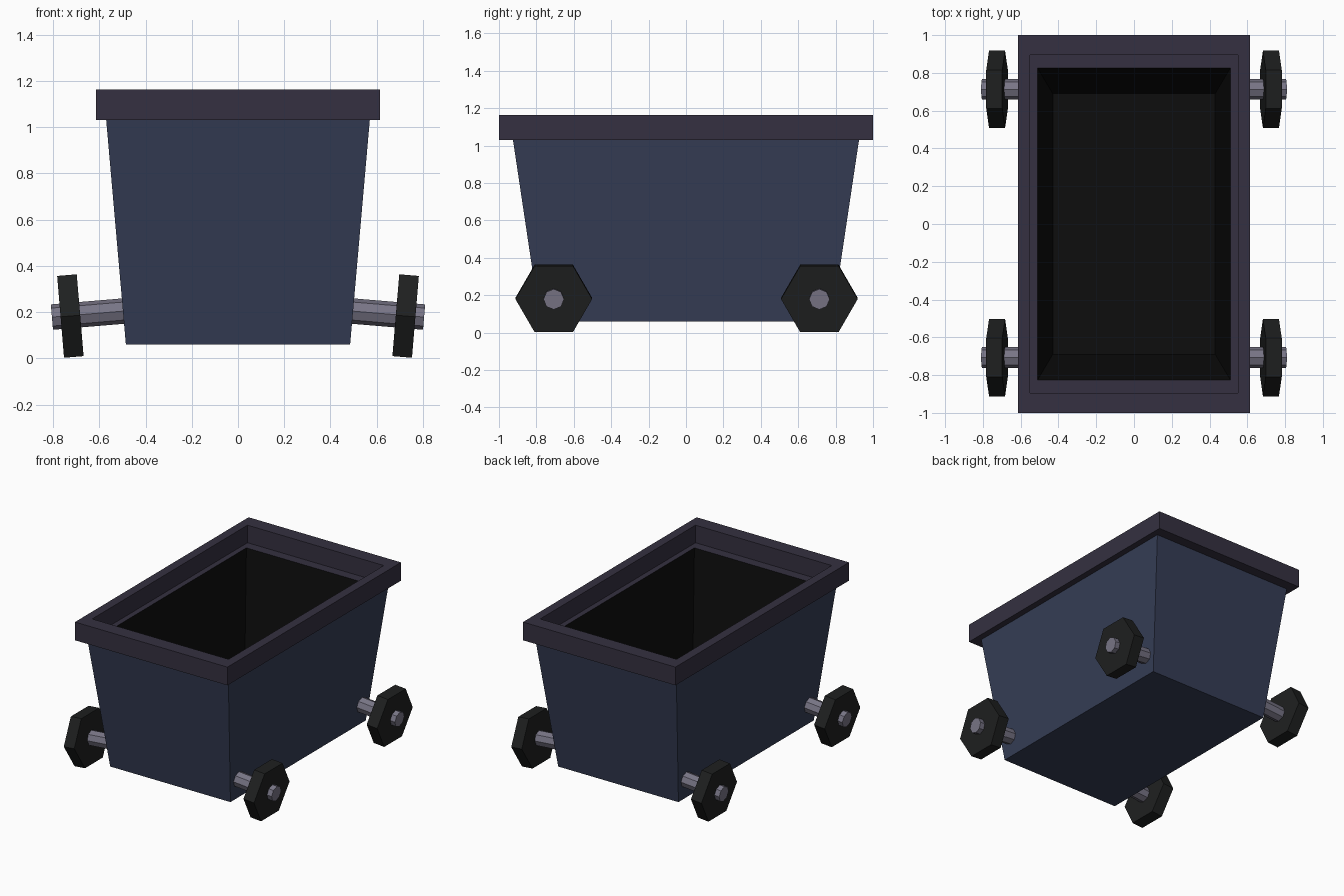
import bpy, bmesh, math
from mathutils import Matrix, Vector

if "Cube" in bpy.data.objects:
    bpy.data.objects.remove(bpy.data.objects["Cube"])


def material(name, rgb):
    m = bpy.data.materials.new(name)
    m.diffuse_color = (*rgb, 1)
    m.use_nodes = True
    m.node_tree.nodes["Principled BSDF"].inputs["Base Color"].default_value = m.diffuse_color
    return m


BLUE = material("blue_paint", (0.036, 0.047, 0.092))
TRIM = material("dark_trim", (0.035, 0.030, 0.052))
BLACK = material("black_inside", (0.004, 0.004, 0.004))
RUBBER = material("wheel_black", (0.013, 0.014, 0.014))
STEEL = material("axle_grey", (0.19, 0.18, 0.24))


def finish(name, bm, mat):
    me = bpy.data.meshes.new(name)
    bm.to_mesh(me)
    bm.free()
    me.materials.append(mat)
    ob = bpy.data.objects.new(name, me)
    bpy.context.collection.objects.link(ob)
    return ob


def loft(name, rings, mat, cap=False, closed=False):
    """Join rectangular rings (half_x, half_y, z); cap the first or close the loop."""
    bm = bmesh.new()
    loops = [[bm.verts.new((sx * x, sy * y, z))
              for sx, sy in ((-1, -1), (1, -1), (1, 1), (-1, 1))]
             for x, y, z in rings]
    pairs = list(zip(loops, loops[1:]))
    if closed:
        pairs.append((loops[-1], loops[0]))
    for a, b in pairs:
        for i in range(4):
            j = (i + 1) % 4
            bm.faces.new((a[i], a[j], b[j], b[i]))
    if cap:
        bm.faces.new(loops[0][::-1])
    return finish(name, bm, mat)


# Tapered tub, its dark lining and the stepped rim
loft("tub", [(0.485, 0.78, 0.06), (0.57, 0.925, 1.03)], BLUE, cap=True)
lining = loft("tub_lining", [(0.43, 0.69, 0.12), (0.51, 0.825, 1.035)], BLACK, cap=True)
lining.data.flip_normals()
loft("rim", [(0.51, 0.825, 1.03), (0.615, 1.0, 1.03), (0.615, 1.0, 1.163),
             (0.55, 0.895, 1.163), (0.55, 0.895, 1.035), (0.51, 0.825, 1.035)],
     TRIM, closed=True)


def cylinder(name, sides, radius, depth, centre, side, mat):
    """Prism whose axis points outward and tips down, square to the tub wall."""
    bm = bmesh.new()
    bmesh.ops.create_cone(bm, cap_ends=True, segments=sides, radius1=radius,
                          radius2=radius, depth=depth,
                          matrix=Matrix.Rotation(math.pi / 2, 4, 'Z'))
    # local x (a corner) to world y, local z to the axle direction
    axis = Vector((side, 0, -0.084)).normalized()
    corner = Vector((0, 1, 0))
    up = axis.cross(corner)
    rot = Matrix((corner, up, axis)).transposed().to_4x4()
    # put a corner on the local x axis before orienting
    first = max(bm.verts, key=lambda v: v.co.x)
    turn = Matrix.Rotation(-math.atan2(first.co.y, first.co.x), 4, 'Z')
    bm.transform(Matrix.Translation(centre) @ rot @ turn)
    return finish(name, bm, mat)


# Four hexagonal wheels on octagonal stub axles
for end, y in (("front", -0.707), ("back", 0.713)):
    for label, s in (("left", -1), ("right", 1)):
        cylinder(f"{end}_{label}_wheel", 6, 0.205, 0.085, (s * 0.725, y, 0.183), s, RUBBER)
        cylinder(f"{end}_{label}_axle", 8, 0.055, 0.325, (s * 0.643, y, 0.192), s, STEEL)
